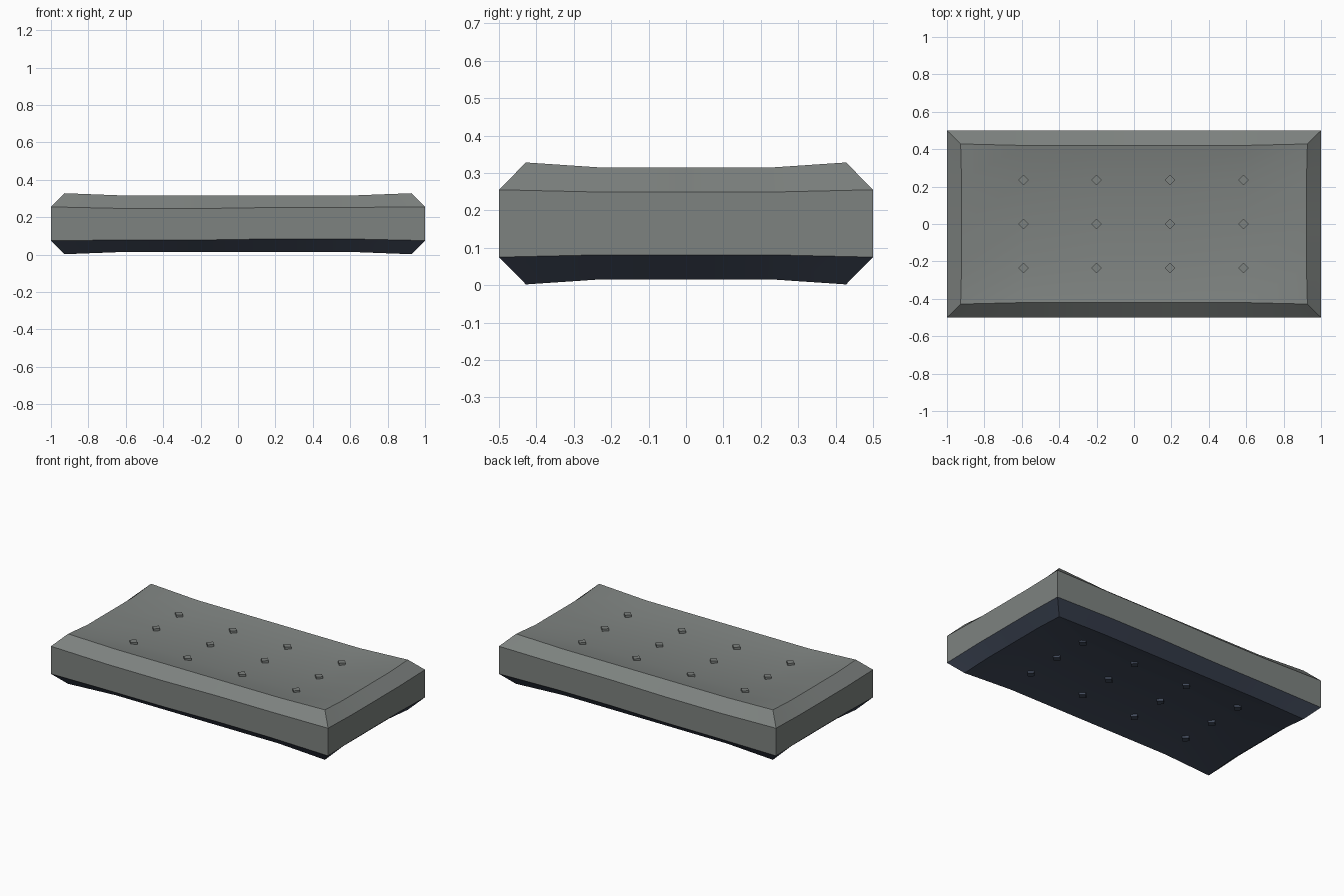
import bpy, bmesh, math
from mathutils import Matrix

if "Cube" in bpy.data.objects:
    bpy.data.objects.remove(bpy.data.objects["Cube"])

BX = [-0.59, -0.2, 0.193, 0.585]   # tuft columns
BY = [-0.235, 0.0, 0.235]          # tuft rows
MID = 0.165


def material(name, rgb):
    m = bpy.data.materials.new(name)
    m.diffuse_color = (*rgb, 1)
    m.use_nodes = True
    m.node_tree.nodes["Principled BSDF"].inputs["Base Color"].default_value = m.diffuse_color
    return m


grey = material("grey fabric", (0.207, 0.224, 0.215))
navy = material("navy underside", (0.053, 0.068, 0.103))


def finish(bm, name, mats):
    bmesh.ops.recalc_face_normals(bm, faces=bm.faces)
    me = bpy.data.meshes.new(name)
    bm.to_mesh(me)
    bm.free()
    for m in mats:
        me.materials.append(m)
    ob = bpy.data.objects.new(name, me)
    bpy.context.collection.objects.link(ob)
    return ob


# cushion body: dished, tufted panels joined by chamfers and a side band
bm = bmesh.new()
NX, NY = len(BX) + 2, len(BY) + 2


def panel(s):
    """Grid panel, s = 1 top, -1 bottom; corners high, rim sagging, tufts pulled in."""
    g = {}
    for i in range(NX):
        for j in range(NY):
            ex, ey = i in (0, NX - 1), j in (0, NY - 1)
            x = (0.927 if ey else 0.922) * (1 if i else -1) if ex else BX[i - 1]
            y = (0.428 if ex else 0.42) * (1 if j else -1) if ey else BY[j - 1]
            h = 0.163 if ex and ey else 0.15 if ex or ey else 0.118
            g[i, j] = bm.verts.new((x, y, MID + s * h))
    for i in range(NX - 1):
        for j in range(NY - 1):
            a, b, c, d = g[i, j], g[i + 1, j], g[i + 1, j + 1], g[i, j + 1]
            bm.faces.new((a, b, c))
            bm.faces.new((a, c, d))
    return g


ring = ([(i, 0) for i in range(NX - 1)] + [(NX - 1, j) for j in range(NY - 1)]
        + [(i, NY - 1) for i in range(NX - 1, 0, -1)] + [(0, j) for j in range(NY - 1, 0, -1)])


def rim(s):
    """Outer edge loop of the side band."""
    out = []
    for i, j in ring:
        ex, ey = i in (0, NX - 1), j in (0, NY - 1)
        x = (1 if i else -1) if ex else BX[i - 1]
        y = (0.5 if j else -0.5) if ey else BY[j - 1]
        h = 0.09 if ex and ey else 0.084
        tilt = 0 if ex else (-0.003 if x < 0 else 0.003)
        out.append(bm.verts.new((x, y, MID + s * h + tilt)))
    return out


def bridge(a, b):
    for k in range(len(a)):
        n = (k + 1) % len(a)
        bm.faces.new((a[k], a[n], b[n], b[k]))


top, bottom = panel(1), panel(-1)
loops = [[top[k] for k in ring], rim(1), rim(-1), [bottom[k] for k in ring]]
for a, b in zip(loops, loops[1:]):
    bridge(a, b)
# everything facing downwards is navy
bmesh.ops.recalc_face_normals(bm, faces=bm.faces)
for f in bm.faces:
    f.material_index = 1 if f.normal.z < -0.3 else 0
body = finish(bm, "cushion_body", [grey, navy])
bpy.context.view_layer.objects.active = body
body.select_set(True)
bpy.ops.object.shade_smooth_by_angle(angle=math.radians(30))

# diamond tuft buttons on both sides
for s, name, mat in ((1, "top_buttons", grey), (-1, "bottom_buttons", navy)):
    bm = bmesh.new()
    for x in BX:
        for y in BY:
            bmesh.ops.create_cone(bm, cap_ends=True, segments=4, radius1=0.028,
                                  radius2=0.028, depth=0.025,
                                  matrix=Matrix.Translation((x, y, MID + s * 0.12)))
    finish(bm, name, [mat])
